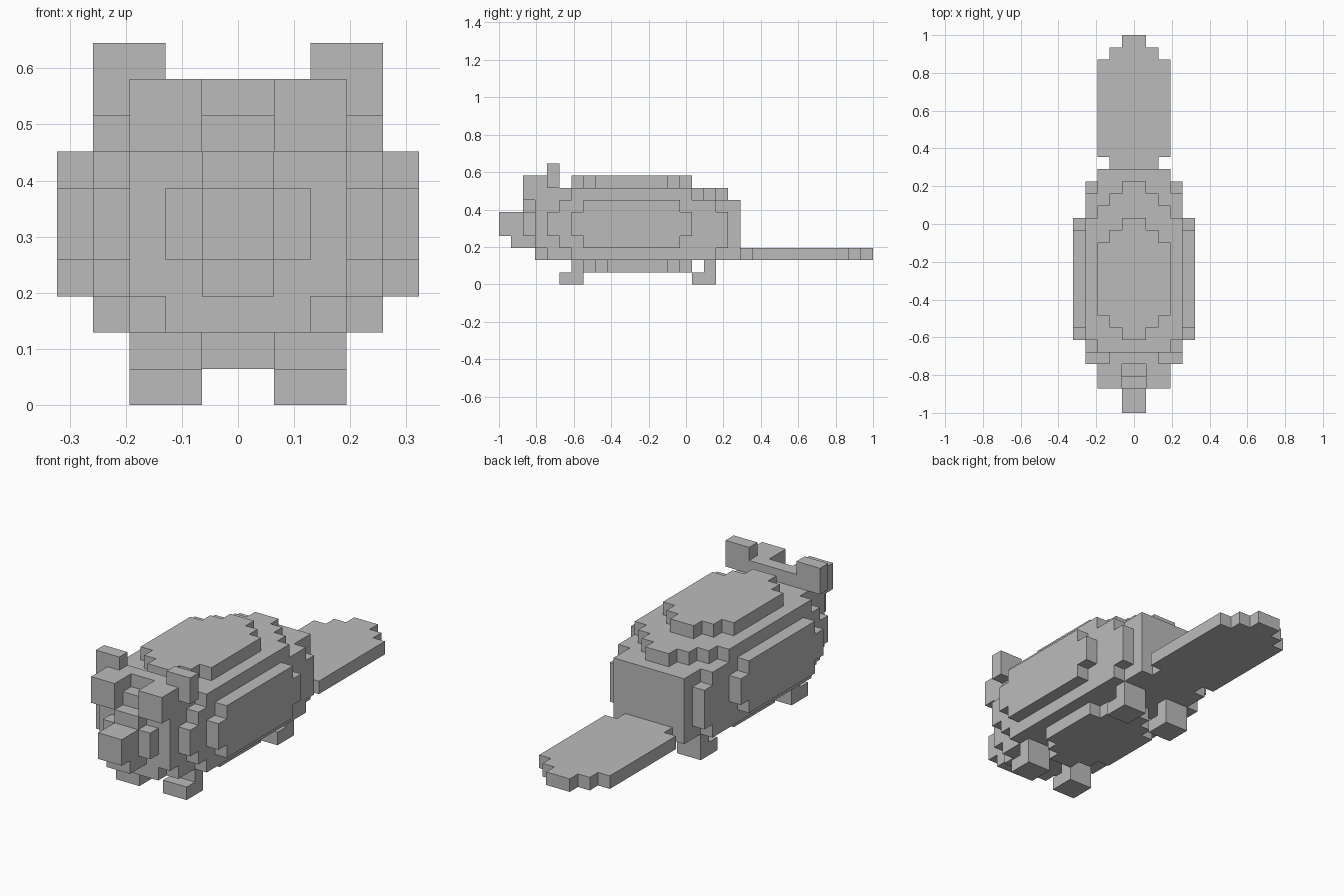
import bpy
import bmesh
from itertools import product

if "Cube" in bpy.data.objects:
    bpy.data.objects.remove(bpy.data.objects["Cube"], do_unlink=True)

U = 2 / 31  # edge of one block

grey = bpy.data.materials.new("plain_grey")
grey.use_nodes = True
grey.diffuse_color = (0.5, 0.5, 0.5, 1)
grey.node_tree.nodes["Principled BSDF"].inputs["Base Color"].default_value = (0.5, 0.5, 0.5, 1)


def span(x0, x1, y0, y1, z0, z1):
    """Cells of one box on the block grid."""
    return set(product(range(x0, x1), range(y0, y1), range(z0, z1)))


def both(*box):
    """A box on the left and its mirror on the right."""
    cells = span(*box)
    return cells | {(-1 - x, y, z) for x, y, z in cells}


def stepped(z, rows):
    """A one-block-thick slab with stepped ends: half width, start, end."""
    return set().union(*(both(0, w, a, b, z, z + 1) for w, a, b in rows))


def build(name, cells):
    """Skin a set of cells with outward faces and merge the flat areas."""
    bm = bmesh.new()
    verts = {}

    def vert(p):
        if p not in verts:
            verts[p] = bm.verts.new((p[0] * U, p[1] * U - 1, p[2] * U))
        return verts[p]

    for cell in sorted(cells):
        for axis, side in product(range(3), (0, 1)):
            near = list(cell)
            near[axis] += 2 * side - 1
            if tuple(near) in cells:
                continue
            ring = []
            for i, j in ((0, 0), (1, 0), (1, 1), (0, 1)):
                p = list(cell)
                p[axis] += side
                p[(axis + 1) % 3] += i
                p[(axis + 2) % 3] += j
                ring.append(vert(tuple(p)))
            bm.faces.new(ring if side else ring[::-1])
    bmesh.ops.dissolve_limit(bm, angle_limit=0.01, verts=bm.verts[:], edges=bm.edges[:])
    mesh = bpy.data.meshes.new(name)
    bm.to_mesh(mesh)
    bm.free()
    mesh.materials.append(grey)
    bpy.context.collection.objects.link(bpy.data.objects.new(name, mesh))


# Body: core, rounded shoulders and bulging sides
body = both(0, 3, 4, 20, 3, 7) | both(0, 3, 5, 20, 2, 3)
body |= stepped(7, ((4, 6, 16), (3, 5, 17), (2, 5, 18), (1, 5, 19)))
body |= both(3, 4, 4, 19, 4, 6) | both(3, 4, 5, 18, 3, 7)
body |= both(3, 4, 6, 18, 2, 3) | both(3, 4, 18, 19, 3, 4)
body |= both(4, 5, 7, 15, 3, 7) | both(4, 5, 6, 16, 4, 6)
build("body", body)

# Raised slabs on the back and belly
build("back_slab", stepped(8, ((1, 6, 16), (2, 7, 15), (3, 8, 14))))
build("belly_slab", stepped(1, ((1, 7, 16), (2, 8, 15), (3, 9, 14))))

# Head: face plate, brows, stepped forehead and cheeks
head = both(0, 3, 3, 4, 3, 7) | both(0, 2, 3, 5, 2, 3)
head |= both(2, 3, 4, 5, 2, 3)
head |= both(1, 3, 2, 4, 7, 9) | both(0, 1, 3, 4, 7, 8)
head |= both(0, 3, 4, 5, 7, 9)
head |= both(0, 2, 2, 3, 4, 6) | both(0, 1, 2, 3, 3, 7)
build("head", head)

# Snout, with the chin set back
build("snout", both(0, 1, 0, 2, 4, 6) | both(0, 1, 1, 2, 3, 4))

# Ears and feet, one object per side
for side in ("left", "right"):
    def pick(cells):
        return {c for c in cells if (c[0] >= 0) == (side == "left")}

    build(side + "_ear", pick(both(2, 4, 4, 5, 8, 10)))
    for name, y in (("front", 5), ("back", 16)):
        foot = both(1, 3, y, y + 2, 0, 1) | both(1, 3, y + 1, y + 2, 1, 2)
        build(side + "_" + name + "_foot", pick(foot))

# Flat paddle tail
build("tail", stepped(2, ((2, 20, 30), (3, 21, 29), (1, 20, 31))))
